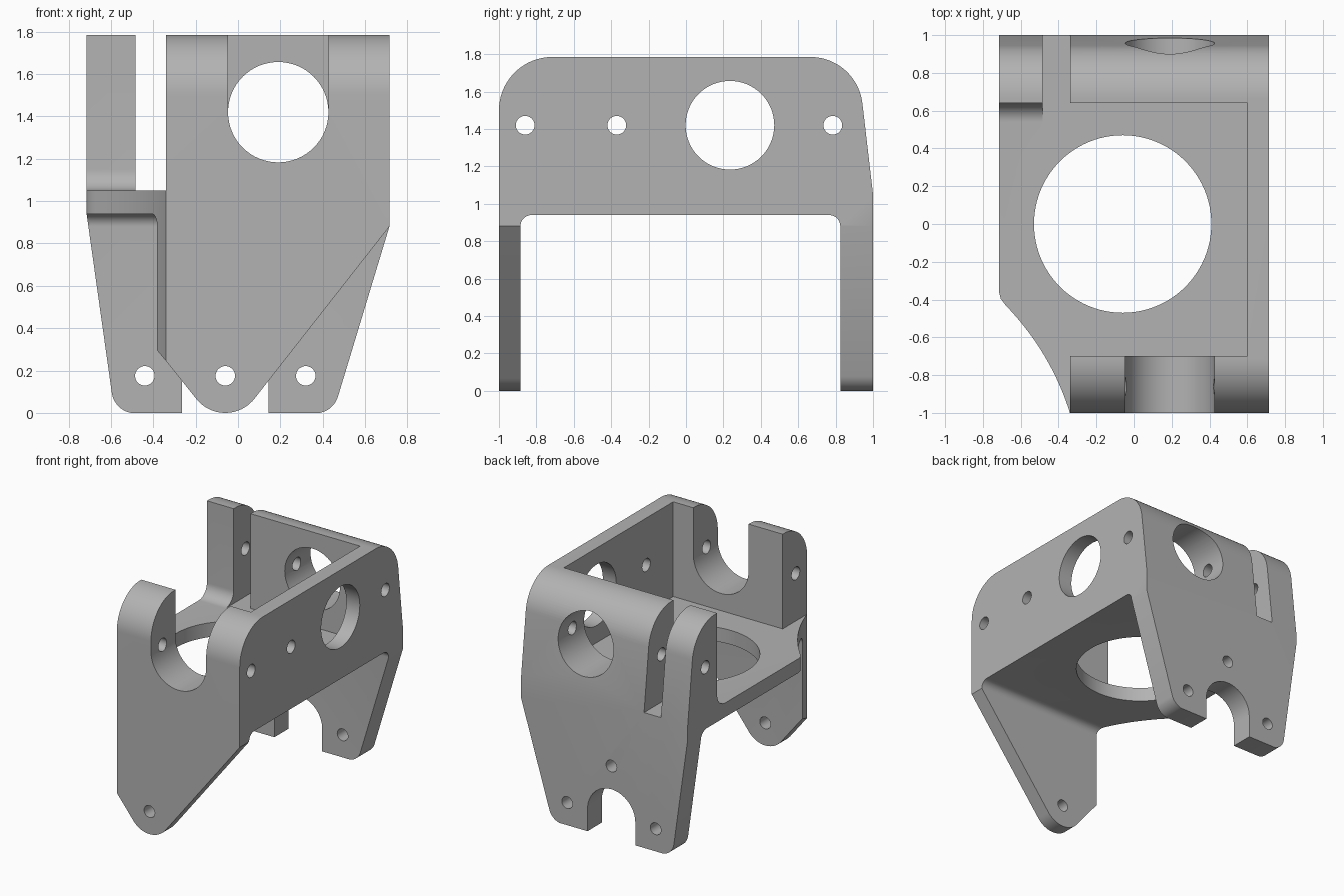
import bpy, bmesh, math
from mathutils import Vector

old = bpy.data.objects.get("Cube")
if old:
    bpy.data.objects.remove(old, do_unlink=True)

grey = bpy.data.materials.new("bracket grey")
grey.use_nodes = True
GREY = (0.45, 0.45, 0.45, 1)
grey.diffuse_color = GREY
grey.node_tree.nodes["Principled BSDF"].inputs["Base Color"].default_value = GREY

PLACE = {
    "x": lambda a, b, d: (d, a, b),
    "y": lambda a, b, d: (a, d, b),
    "z": lambda a, b, d: (a, b, d),
}


def arc(cx, cy, r, start, end, n=20):
    """Points on an arc, angles in degrees."""
    angles = [math.radians(start + (end - start) * i / n) for i in range(n + 1)]
    return [(cx + r * math.cos(t), cy + r * math.sin(t)) for t in angles]


def circle(cx, cy, r, n=64):
    return arc(cx, cy, r, 0, 360, n)[:-1]


def prism(name, points, axis, low, high):
    """Extrude a flat outline along one axis."""
    bm = bmesh.new()
    face = bm.faces.new([bm.verts.new(PLACE[axis](a, b, low)) for a, b in points])
    top = bmesh.ops.extrude_face_region(bm, geom=[face])
    verts = [v for v in top["geom"] if isinstance(v, bmesh.types.BMVert)]
    bmesh.ops.translate(bm, verts=verts, vec=Vector(PLACE[axis](0, 0, high - low)))
    bmesh.ops.recalc_face_normals(bm, faces=bm.faces)
    mesh = bpy.data.meshes.new(name)
    bm.to_mesh(mesh)
    bm.free()
    mesh.materials.append(grey)
    obj = bpy.data.objects.new(name, mesh)
    bpy.context.collection.objects.link(obj)
    return obj


def combine(target, other, operation="DIFFERENCE"):
    """Boolean the second object into the first, then discard it."""
    mod = target.modifiers.new(operation, "BOOLEAN")
    mod.operation, mod.object, mod.solver = operation, other, "EXACT"
    bpy.context.view_layer.update()
    graph = bpy.context.evaluated_depsgraph_get()
    mesh = bpy.data.meshes.new_from_object(target.evaluated_get(graph))
    target.modifiers.clear()
    target.data = mesh
    bpy.data.objects.remove(other, do_unlink=True)


def cut(points, axis, low, high):
    combine(bracket, prism("cutter", points, axis, low, high))


# Main body: rounded side profile with the open space under the deck
TOP, DECK, UNDER, HALF = 1.785, 1.05, 0.94, 0.715
side = [(-1, 0)]
side += arc(-0.715, TOP - 0.285, 0.285, 180, 90)
side += arc(0.665, TOP - 0.28, 0.28, 90, 6)
side += [(1, DECK), (1, 0), (0.825, 0)]
side += arc(0.765, UNDER - 0.06, 0.06, 0, 90, 10)
side += arc(-0.825, UNDER - 0.06, 0.06, 90, 180, 10)
side += [(-0.885, 0)]
bracket = prism("bracket", side, "x", -HALF, HALF)

# Pocket above the deck, with the open left side and the slot beside the rear tab
cut([(0.6, -0.7), (0.6, 0.64), (-0.34, 0.64), (-0.34, 1.1), (-0.485, 1.1),
     (-0.485, 0.64), (-0.8, 0.64), (-0.8, -1.1), (-0.34, -1.1), (-0.34, -0.7)],
    "z", DECK, 2)

# Fillet at the foot of the rear tab
foot = arc(0.54, DECK + 0.1, 0.1, 270, 360, 12)
foot += [(0.66, DECK + 0.1), (0.66, DECK - 0.02), (0.54, DECK - 0.02)]
combine(bracket, prism("tab_fillet", foot, "x", -HALF, -0.485), "UNION")

# Swept front left corner of the deck
start, mid, end = Vector((-0.68, -0.43)), Vector((-0.44, -0.68)), Vector((-0.34, -1))
sweep = [(-0.8, -0.36), (-HALF, -0.36), (-0.706, -0.395)]
for i in range(21):
    t = i / 20
    sweep.append(tuple(start * (1 - t) ** 2 + mid * 2 * t * (1 - t) + end * t * t))
cut(sweep + [(-0.34, -1.1), (-0.8, -1.1)], "z", -0.1, DECK + 0.1)

# Front leg tapering to a round tip
tip = [(-0.9, 0.92), (-0.34, 0.245)]
tip += arc(-0.06, 0.175, 0.175, 220, 322)
tip += [(HALF, 0.88), (0.8, 0.988), (0.8, -0.1), (-0.9, -0.1)]
cut(tip, "y", -1.1, -0.5)

# Rear leg with slanted sides and rounded bottom corners
rear = [(-0.8, 1.56), (-HALF, UNDER)]
rear += arc(-0.485, 0.11, 0.112, 188, 270, 12)
rear += arc(0.365, 0.11, 0.112, 270, 343, 12)
rear += [(HALF, 0.88), (0.8, 1.16), (0.8, -0.1), (-0.8, -0.1)]
cut(rear, "y", 0.3, 1.1)

# Arched notch in the rear leg and open notch in the front wall
cut(arc(-0.06, 0.175, 0.205, 0, 180, 32) + [(-0.265, -0.1), (0.145, -0.1)], "y", 0.5, 1.1)
cut(arc(0.19, 1.42, 0.237, 180, 360, 32) + [(0.427, 2), (-0.047, 2)], "y", -1.1, -0.5)

# Large round openings: deck, right wall and rear wall
cut(circle(-0.06, 0, 0.47, 96), "z", 0.8, 1.2)
cut(circle(0.235, 1.42, 0.237), "x", 0.5, 0.8)
cut(circle(0.19, 1.42, 0.237), "y", 0.5, 1.1)

# Bolt holes through the walls and legs
for y in (-0.86, -0.37, 0.785):
    cut(circle(y, 1.42, 0.05, 32), "x", -0.9, 0.9)
cut(circle(-0.06, 0.175, 0.046, 32), "y", -1.1, -0.5)
for x, z in ((-0.44, 0.175), (0.32, 0.175), (-0.06, 0.56)):
    cut(circle(x, z, 0.046, 32), "y", 0.5, 1.1)

# Smooth curved faces, keep the machined edges crisp
bpy.ops.object.select_all(action="DESELECT")
bracket.select_set(True)
bpy.context.view_layer.objects.active = bracket
bpy.ops.object.shade_smooth_by_angle(angle=math.radians(25))
